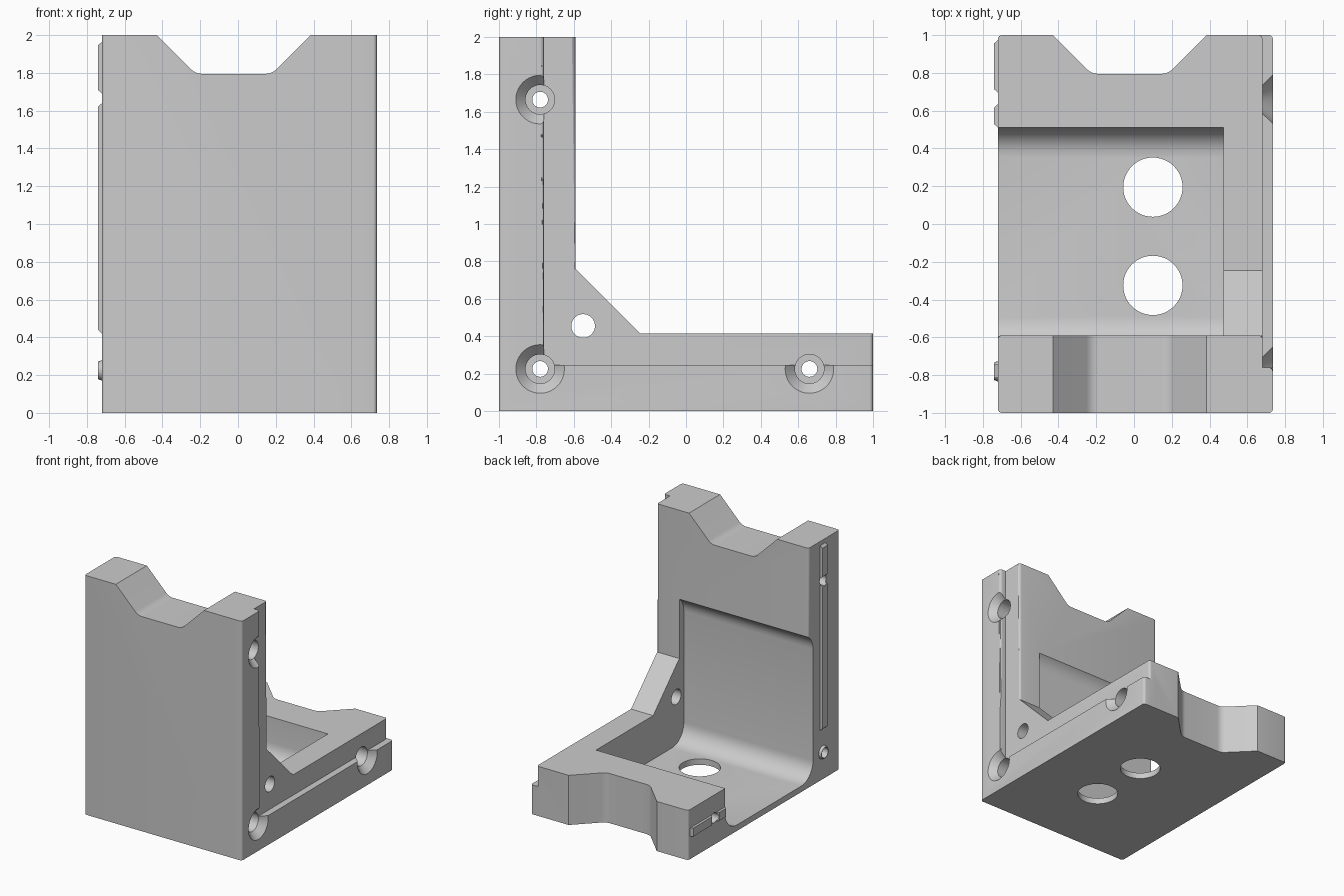
import bpy, bmesh, math
from mathutils import Vector

cube = bpy.data.objects.get("Cube")
if cube:
    bpy.data.objects.remove(cube)

grey = bpy.data.materials.new("plain grey")
grey.use_nodes = True
COLOUR = (0.6, 0.6, 0.6, 1)
grey.diffuse_color = COLOUR
grey.node_tree.nodes["Principled BSDF"].inputs["Base Color"].default_value = COLOUR

# Side outlines are (y, z) along x, front outlines (x, z) along y, plans (x, y) along z
PLACE = {"x": lambda a, b, t: (t, a, b),
         "y": lambda a, b, t: (a, t, b),
         "z": lambda a, b, t: (a, b, t)}


def rounded(corners, steps=8):
    """Outline with a radius given for each corner (a, b, radius)."""
    out = []
    for i, (a, b, r) in enumerate(corners):
        p = Vector((a, b))
        if r == 0:
            out.append((a, b))
            continue
        d0 = (Vector(corners[i - 1][:2]) - p).normalized()
        d1 = (Vector(corners[(i + 1) % len(corners)][:2]) - p).normalized()
        half = d0.angle(d1) / 2
        centre = p + (d0 + d1).normalized() * r / math.sin(half)
        start = p + d0 * r / math.tan(half) - centre
        end = p + d1 * r / math.tan(half) - centre
        for k in range(steps + 1):
            # Blend around the arc, then push out to the radius
            w = k / steps
            sweep = start.angle(end)
            spoke = start * math.sin((1 - w) * sweep) + end * math.sin(w * sweep)
            out.append(tuple(centre + spoke.normalized() * r))
    return out


def finish(name, bm):
    bmesh.ops.recalc_face_normals(bm, faces=bm.faces)
    mesh = bpy.data.meshes.new(name)
    bm.to_mesh(mesh)
    bm.free()
    mesh.materials.append(grey)
    obj = bpy.data.objects.new(name, mesh)
    bpy.context.collection.objects.link(obj)
    return obj


def prism(name, outline, axis, lo, hi, bevel=0):
    """Extrude an outline; optionally round its upright edges."""
    bm = bmesh.new()
    ends = [[bm.verts.new(PLACE[axis](a, b, t)) for a, b in outline] for t in (lo, hi)]
    bm.faces.new(ends[0])
    bm.faces.new(ends[1])
    n = len(outline)
    for i in range(n):
        j = (i + 1) % n
        bm.faces.new((ends[0][i], ends[0][j], ends[1][j], ends[1][i]))
    bmesh.ops.recalc_face_normals(bm, faces=bm.faces)
    if bevel:
        upright = [e for e in bm.edges
                   if abs((e.verts[0].co - e.verts[1].co).normalized().z) > 0.99]
        bmesh.ops.bevel(bm, geom=upright, offset=bevel, segments=4,
                        profile=0.5, affect='EDGES')
    return finish(name, bm)


def lathe(name, profile, y, z, sides=40):
    """Closed turned solid along x from (x, radius) points."""
    bm = bmesh.new()
    rings = [[bm.verts.new((x, y + r * math.cos(math.tau * k / sides),
                            z + r * math.sin(math.tau * k / sides)))
              for k in range(sides)] for x, r in profile]
    for r0, r1 in zip(rings, rings[1:]):
        for k in range(sides):
            j = (k + 1) % sides
            bm.faces.new((r0[k], r0[j], r1[j], r1[k]))
    bm.faces.new(rings[0])
    bm.faces.new(rings[-1])
    return finish(name, bm)


def combine(target, other, operation):
    other.hide_render = True
    mod = target.modifiers.new(operation.lower(), 'BOOLEAN')
    mod.operation, mod.object, mod.solver = operation, other, 'EXACT'
    bpy.context.view_layer.objects.active = target
    bpy.ops.object.modifier_apply(modifier=mod.name)
    bpy.data.objects.remove(other)


def circle(a, b, r, sides=48):
    return [(a + r * math.cos(math.tau * k / sides),
             b + r * math.sin(math.tau * k / sides)) for k in range(sides)]


def angle_outline(inner_y, inner_z):
    return [(-1, 0), (1, 0), (1, inner_z), (inner_y, inner_z), (inner_y, 2), (-1, 2)]


# L-shaped body with the raised outer flange and the corner gusset
body = prism("bracket_body", angle_outline(-0.59, 0.415), "x", -0.72, 0.68, 0.02)
flange = prism("flange", angle_outline(-0.76, 0.245), "x", 0.6, 0.735, 0.02)
combine(body, flange, 'UNION')
gusset = prism("gusset", [(-0.7, 0.3), (-0.13, 0.3), (-0.59, 0.76), (-0.7, 0.76)],
               "x", 0.4, 0.68)
combine(body, gusset, 'UNION')

# Rounded pocket inside the angle, open on the ridge side
pocket = rounded([(-0.65, 0.05, 0.155), (0.51, 0.05, 0.155),
                  (0.51, 1.29, 0.155), (-0.65, 1.29, 0.155)])
combine(body, prism("pocket_cutter", pocket, "x", -0.9, 0.475), 'DIFFERENCE')

# Matching notches in the wall top and the base end
for axis, edge, lo, hi in (("y", 2, -1.2, -0.4), ("z", 1, -0.2, 0.7)):
    notch = rounded([(-0.53, edge + 0.1, 0), (-0.225, edge - 0.205, 0.09),
                     (0.18, edge - 0.205, 0.09), (0.485, edge + 0.1, 0)])
    combine(body, prism("notch_cutter", notch, axis, lo, hi), 'DIFFERENCE')

# Floor holes and the gusset hole
for y in (0.195, -0.325):
    combine(body, prism("floor_hole_cutter", circle(0.1, y, 0.157), "z", -0.2, 0.3),
            'DIFFERENCE')
combine(body, prism("gusset_hole_cutter", circle(-0.55, 0.455, 0.063), "x", 0.3, 0.9),
        'DIFFERENCE')

# Countersunk screw holes through the full width
SCREWS = [(-0.78, 0.225), (-0.78, 1.665), (0.66, 0.225)]
for y, z in SCREWS:
    screw = [(-0.9, 0.042), (0.5, 0.042), (0.5, 0.078), (0.68, 0.078),
             (0.735, 0.13), (0.79, 0.182)]
    combine(body, lathe("screw_hole_cutter", screw, y, z), 'DIFFERENCE')

# Locating ridges on the open side, chamfered at the ends
parts = [body]
for name, lo, hi, axis, mid in (("wall_ridge_long", 0.42, 1.64, "y", -0.78),
                                ("wall_ridge_short", 1.69, 1.965, "y", -0.78),
                                ("base_ridge_short", 0.51, 0.635, "z", 0.225),
                                ("base_ridge_long", 0.695, 0.975, "z", 0.225)):
    outline = [(-0.71, lo), (-0.72, lo), (-0.74, lo + 0.018),
               (-0.74, hi - 0.018), (-0.72, hi), (-0.71, hi)]
    ridge = prism(name, outline, axis, mid - 0.035, mid + 0.035)
    for y, z in SCREWS[1:]:
        combine(ridge, lathe("ridge_hole_cutter", [(-0.9, 0.042), (-0.5, 0.042)], y, z),
                'DIFFERENCE')
    parts.append(ridge)

# Small raised collar around the corner screw hole
collar = lathe("corner_collar", [(-0.71, 0.055), (-0.72, 0.055), (-0.74, 0.046)], *SCREWS[0])
combine(collar, lathe("collar_cutter", [(-0.9, 0.042), (-0.5, 0.042)], *SCREWS[0]), 'DIFFERENCE')
parts.append(collar)

# Smooth the rounded faces, keep edges sharp
for obj in parts:
    bpy.ops.object.select_all(action='DESELECT')
    obj.select_set(True)
    bpy.context.view_layer.objects.active = obj
    bpy.ops.object.shade_smooth_by_angle(angle=math.radians(30))
